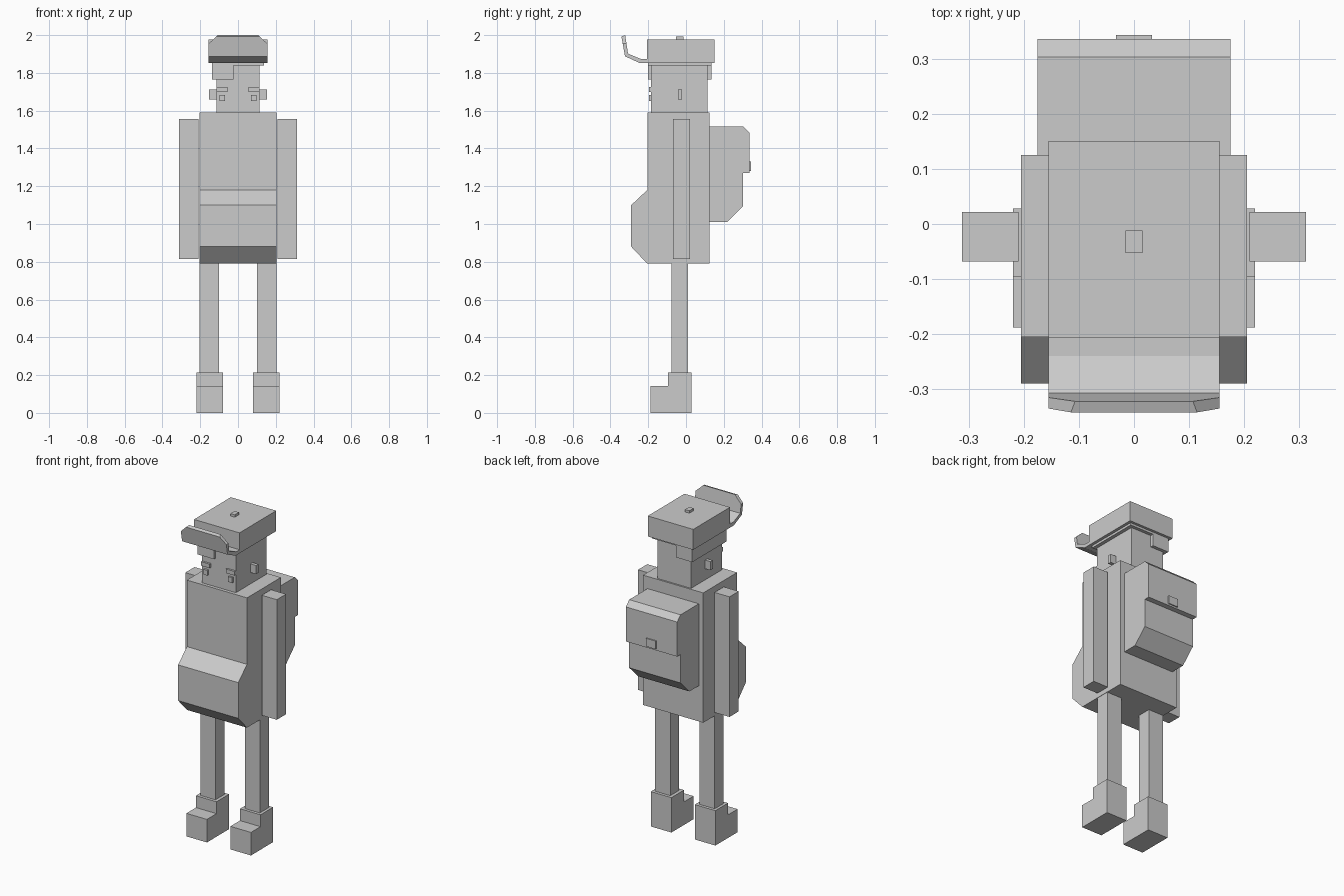
import bpy, bmesh

if "Cube" in bpy.data.objects:
    bpy.data.objects.remove(bpy.data.objects["Cube"])

grey = bpy.data.materials.new("plain grey")
grey.diffuse_color = (0.6, 0.6, 0.6, 1)
grey.use_nodes = True
grey.node_tree.nodes["Principled BSDF"].inputs["Base Color"].default_value = grey.diffuse_color


def finish(name, bm):
    bmesh.ops.recalc_face_normals(bm, faces=bm.faces[:])
    mesh = bpy.data.meshes.new(name)
    bm.to_mesh(mesh)
    bm.free()
    mesh.materials.append(grey)
    ob = bpy.data.objects.new(name, mesh)
    bpy.context.collection.objects.link(ob)
    return ob


def extrude(name, profile, x0, x1):
    """Extrude a (y, z) outline along x."""
    bm = bmesh.new()
    face = bm.faces.new([bm.verts.new((x0, y, z)) for y, z in profile])
    new = bmesh.ops.extrude_face_region(bm, geom=[face])["geom"]
    verts = [v for v in new if isinstance(v, bmesh.types.BMVert)]
    bmesh.ops.translate(bm, verts=verts, vec=(x1 - x0, 0, 0))
    return finish(name, bm)


def box(name, x0, x1, y0, y1, z0, z1):
    return extrude(name, [(y0, z0), (y1, z0), (y1, z1), (y0, z1)], x0, x1)


def pair(func, name, x0, x1, *args):
    func("right_" + name, x0, x1, *args)
    func("left_" + name, -x1, -x0, *args)


# Torso with a bulging belly
extrude("torso", [(0.125, 0.79), (0.125, 1.59), (-0.205, 1.59), (-0.205, 1.18),
                  (-0.29, 1.10), (-0.29, 0.88), (-0.205, 0.79)], -0.205, 0.205)

# Backpack with overhanging flap and clasp
extrude("backpack", [(0.125, 1.01), (0.217, 1.01), (0.303, 1.095), (0.303, 1.27),
                     (0.336, 1.27), (0.336, 1.483), (0.303, 1.515), (0.125, 1.515)],
        -0.175, 0.175)
box("backpack_clasp", -0.033, 0.033, 0.336, 0.343, 1.28, 1.33)

# Arms and legs
pair(box, "arm", 0.21, 0.312, -0.068, 0.022, 0.815, 1.555)
pair(box, "leg", 0.1, 0.203, -0.077, 0.01, 0.2, 0.79)


# Boots
def boot(name, x0, x1):
    extrude(name, [(0.028, 0), (0.028, 0.215), (-0.095, 0.215), (-0.095, 0.142),
                   (-0.188, 0.142), (-0.188, 0)], x0, x1)


pair(boot, "boot", 0.08, 0.22)

# Head and face
box("head", -0.115, 0.115, -0.185, 0.115, 1.59, 1.84)
pair(box, "ear", 0.115, 0.153, -0.042, -0.02, 1.66, 1.713)
pair(box, "eyebrow", 0.055, 0.115, -0.197, -0.185, 1.70, 1.725)
pair(box, "eye", 0.07, 0.098, -0.197, -0.185, 1.65, 1.682)

# Hair on one side and the band under the cap
box("hair", -0.137, -0.025, -0.2, 0.135, 1.765, 1.84)
box("cap_band", -0.137, 0.137, -0.2, 0.135, 1.838, 1.855)

# Cap with button
box("cap", -0.155, 0.155, -0.207, 0.151, 1.852, 1.978)
box("cap_button", -0.015, 0.015, -0.053, -0.012, 1.978, 1.993)

# Turned-up brim, with the upper corners cut off
brim = extrude("cap_brim", [(-0.207, 1.852), (-0.245, 1.852), (-0.323, 1.888),
                            (-0.342, 1.993), (-0.322, 2.0), (-0.307, 1.902),
                            (-0.24, 1.874), (-0.207, 1.874)], -0.155, 0.155)
bm = bmesh.new()
bm.from_mesh(brim.data)
for side in (-1, 1):
    cut = bmesh.ops.bisect_plane(bm, geom=bm.verts[:] + bm.edges[:] + bm.faces[:],
                                 plane_co=(side * 0.107, 0, 2.0),
                                 plane_no=(side * 0.045, 0, 0.048), clear_outer=True)
    edges = [e for e in cut["geom_cut"] if isinstance(e, bmesh.types.BMEdge)]
    bmesh.ops.holes_fill(bm, edges=edges)
bmesh.ops.recalc_face_normals(bm, faces=bm.faces[:])
bm.to_mesh(brim.data)
bm.free()
